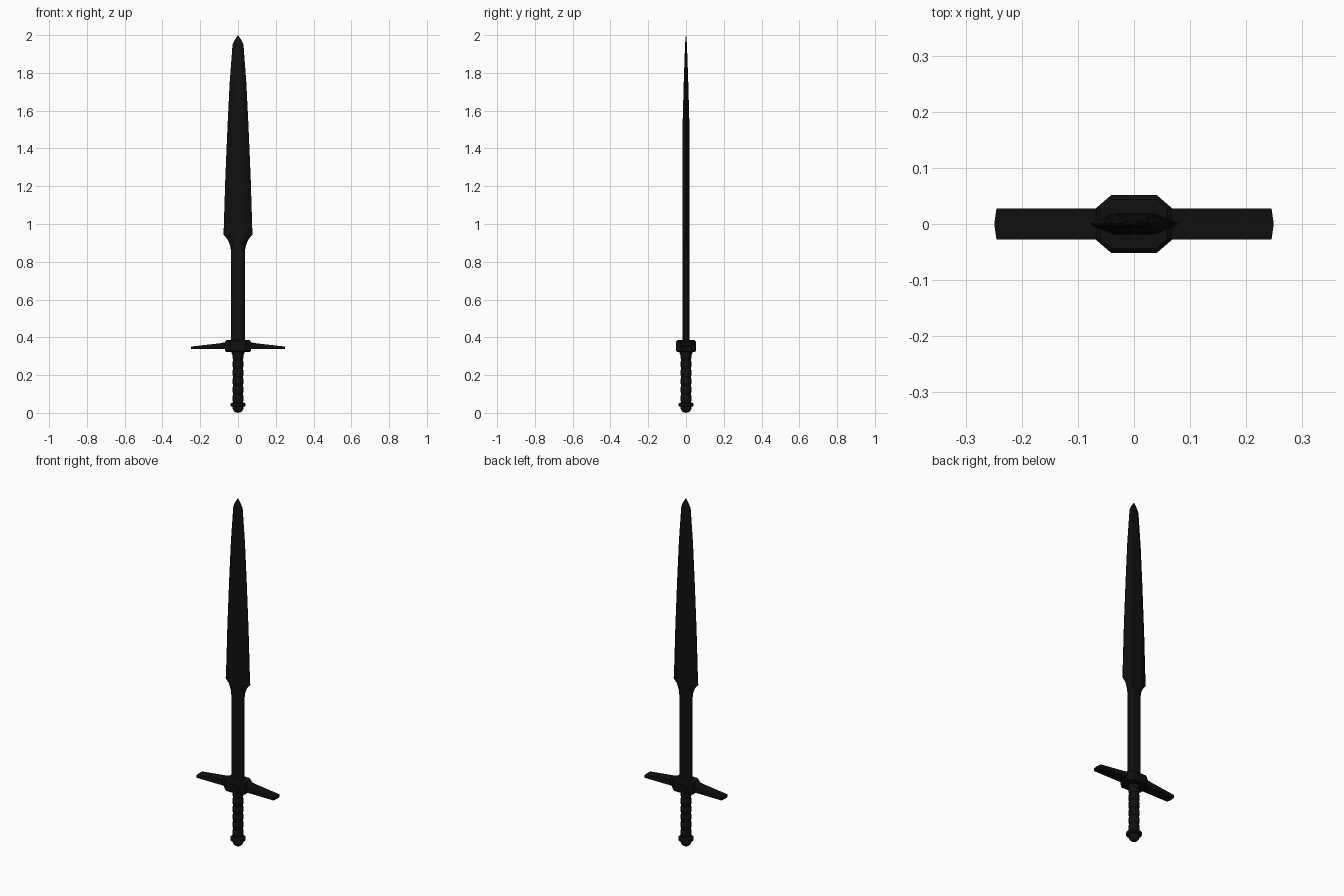
import bpy, bmesh, math

if "Cube" in bpy.data.objects:
    bpy.data.objects.remove(bpy.data.objects["Cube"])

black = bpy.data.materials.new("black_metal")
black.diffuse_color = (0.005, 0.005, 0.005, 1)
black.use_nodes = True
black.node_tree.nodes["Principled BSDF"].inputs["Base Color"].default_value = black.diffuse_color


def loft(name, rings, smooth=None):
    """Skin a list of equally sized rings of points and cap both ends."""
    bm = bmesh.new()
    vs = [[bm.verts.new(p) for p in r] for r in rings]
    n = len(rings[0])
    for a, b in zip(vs, vs[1:]):
        for i in range(n):
            bm.faces.new((a[i], a[(i + 1) % n], b[(i + 1) % n], b[i]))
    bm.faces.new(vs[0])
    bm.faces.new(vs[-1])
    bmesh.ops.remove_doubles(bm, verts=bm.verts, dist=1e-5)
    bmesh.ops.recalc_face_normals(bm, faces=bm.faces)
    me = bpy.data.meshes.new(name)
    bm.to_mesh(me)
    bm.free()
    ob = bpy.data.objects.new(name, me)
    bpy.context.collection.objects.link(ob)
    me.materials.append(black)
    if smooth:
        bpy.context.view_layer.objects.active = ob
        ob.select_set(True)
        bpy.ops.object.shade_smooth_by_angle(angle=math.radians(smooth))
        ob.select_set(False)
    return ob


def lathe(name, profile, sides):
    def ring(r, z):
        return [(r * math.cos(2 * math.pi * i / sides),
                 r * math.sin(2 * math.pi * i / sides), z) for i in range(sides)]
    return loft(name, [ring(r, z) for r, z in profile], smooth=35)


# Blade: z, half width, half thickness, edge half thickness
def blade_ring(z, w, t, e):
    f = min(w * 0.55, 0.036)
    quarter = [(w, e), (f, t)]
    pts = quarter + [(-x, y) for x, y in quarter[::-1]]
    return [(x, y, z) for x, y in pts + [(-x, -y) for x, y in pts]]


blade = [
    (0.35, 0.037, 0.019, 0.008), (0.86, 0.037, 0.019, 0.008),
    (0.89, 0.043, 0.019, 0.005), (0.92, 0.056, 0.019, 0.002),
    (0.945, 0.078, 0.019, 0.001), (0.96, 0.076, 0.019, 0.001),
    (1.25, 0.067, 0.019, 0.001), (1.53, 0.055, 0.018, 0.001),
    (1.75, 0.044, 0.012, 0.001), (1.95, 0.029, 0.005, 0.001),
    (1.975, 0.017, 0.003, 0.0005), (2.0, 0.0005, 0.0005, 0.0002),
]
loft("blade", [blade_ring(*s) for s in blade])

# Crossguard arms: tapering bars with slightly pointed ends
for side, label in ((1, "right"), (-1, "left")):
    rings = []
    for y, tip in ((-0.028, 0.245), (0, 0.249), (0.028, 0.245)):
        prof = [(0, 0.337), (tip, 0.337), (tip, 0.351), (0.10, 0.368), (0.06, 0.375), (0, 0.375)]
        rings.append([(side * x, y, z) for x, z in prof])
    loft("guard_arm_" + label, rings)


# Crossguard centre block: chamfered octagonal collar
def collar_ring(z, inset):
    a, b, c, d = 0.040, 0.068 - inset, 0.028 - inset * 0.4, 0.052 - inset
    pts = [(b, c), (a, d), (-a, d), (-b, c)]
    return [(x, y, z) for x, y in pts + [(-x, -y) for x, y in pts]]


loft("guard_block", [collar_ring(z, i) for z, i in
                     ((0.323, 0.004), (0.327, 0), (0.377, 0), (0.385, 0.008))])

# Grip with evenly spaced wrapped ridges
grip = [(0.025, 0.04)]
for i in range(6):
    z = 0.055 + i * 0.045
    grip += [(0.025, z), (0.0285, z + 0.010), (0.0295, z + 0.0225), (0.0285, z + 0.035)]
grip.append((0.025, 0.33))
lathe("grip", grip, 16)

# Collar between grip and guard
lathe("grip_collar", [(0.030, 0.308), (0.034, 0.316), (0.034, 0.33)], 16)

# Pommel: flat disc above a rounded end
lathe("pommel_disc", [(0.030, 0.033), (0.041, 0.037), (0.041, 0.049), (0.030, 0.054)], 16)
lathe("pommel_ball", [(0.0005, 0), (0.014, 0.003), (0.023, 0.011),
                      (0.028, 0.021), (0.029, 0.037)], 16)
